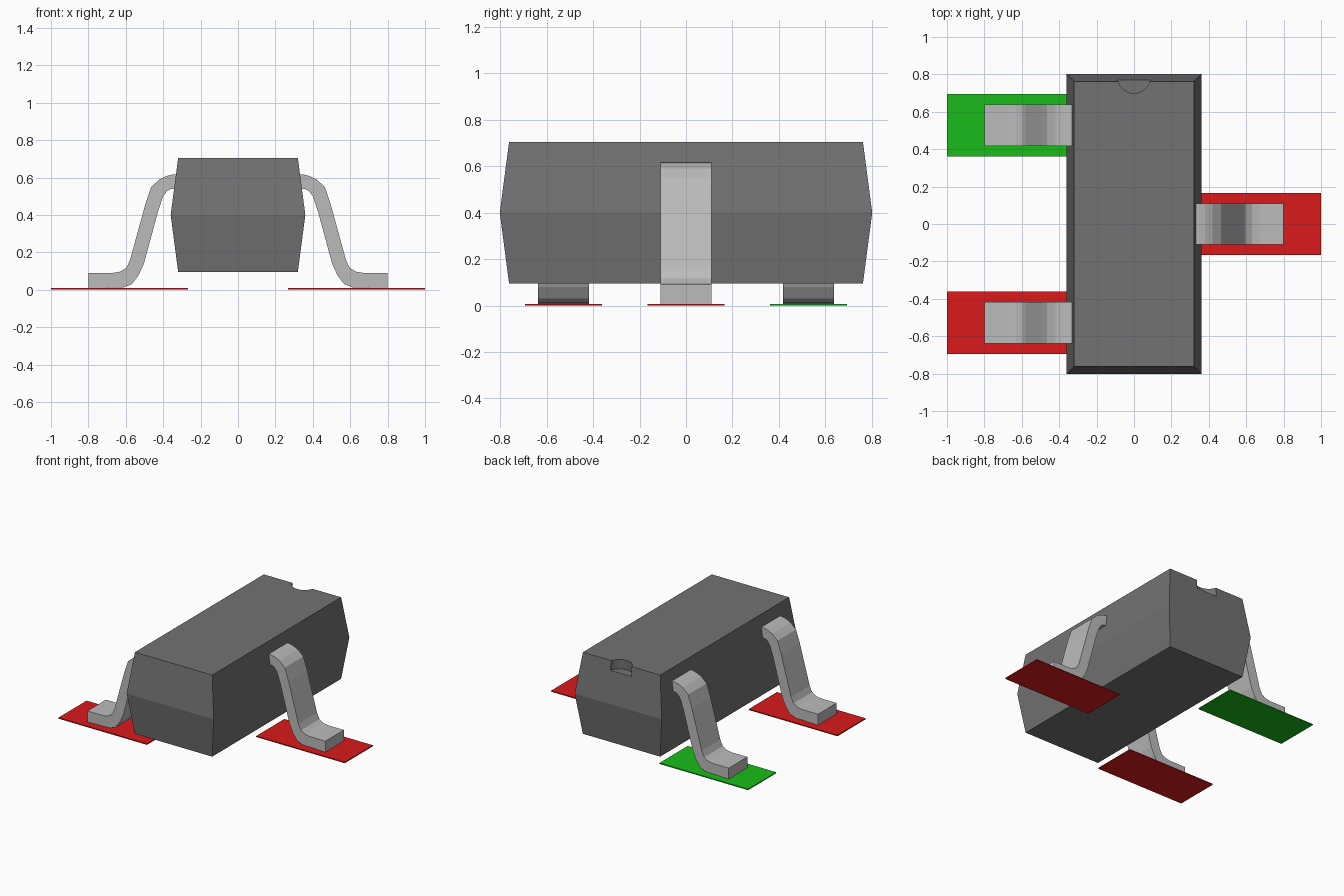
import bpy, bmesh

if "Cube" in bpy.data.objects:
    bpy.data.objects.remove(bpy.data.objects["Cube"])


def material(name, rgb):
    mat = bpy.data.materials.new(name)
    mat.diffuse_color = (*rgb, 1)
    mat.use_nodes = True
    mat.node_tree.nodes["Principled BSDF"].inputs["Base Color"].default_value = mat.diffuse_color
    return mat


def finish(name, bm, mat):
    bmesh.ops.recalc_face_normals(bm, faces=bm.faces[:])
    mesh = bpy.data.meshes.new(name)
    bm.to_mesh(mesh)
    bm.free()
    obj = bpy.data.objects.new(name, mesh)
    bpy.context.collection.objects.link(obj)
    if mat:
        mesh.materials.append(mat)
    return obj


dark = material("dark_plastic", (0.17, 0.17, 0.17))
metal = material("lead_metal", (0.5, 0.5, 0.5))
red = material("pad_red", (0.7, 0.01, 0.01))
green = material("pad_green", (0.01, 0.5, 0.01))

# Package body: three stacked rectangles, widest at the middle seam
bm = bmesh.new()
rings = []
for hx, hy, z in ((0.32, 0.762, 0.095), (0.36, 0.802, 0.40), (0.32, 0.762, 0.705)):
    rings.append([bm.verts.new((sx * hx, sy * hy, z))
                  for sx, sy in ((-1, -1), (1, -1), (1, 1), (-1, 1))])
for low, high in zip(rings, rings[1:]):
    for i in range(4):
        j = (i + 1) % 4
        bm.faces.new((low[i], low[j], high[j], high[i]))
bm.faces.new(rings[0])
bm.faces.new(rings[-1])
body = finish("body", bm, dark)

# Half-round orientation notch cut into the top at the back end
bpy.ops.mesh.primitive_cylinder_add(vertices=32, radius=0.088, depth=0.3,
                                    location=(0, 0.787, 0.635 + 0.15))
cutter = bpy.context.object
cutter.name = "notch_cutter"
cutter.data.materials.append(dark)
cut = body.modifiers.new("notch", 'BOOLEAN')
cut.operation = 'DIFFERENCE'
cut.solver = 'EXACT'
cut.object = cutter
cutter.hide_render = True
cutter.hide_set(True)

# Gull-wing lead: matching upper and lower edges of the side profile (x, z)
UPPER = [(0.30, 0.617), (0.345, 0.617), (0.38, 0.609), (0.42, 0.59), (0.464, 0.55),
         (0.496, 0.455), (0.577, 0.16), (0.597, 0.117), (0.63, 0.097),
         (0.67, 0.09), (0.80, 0.09)]
LOWER = [(0.30, 0.54), (0.345, 0.54), (0.36, 0.538), (0.377, 0.53), (0.40, 0.50),
         (0.427, 0.42), (0.503, 0.14), (0.53, 0.08), (0.567, 0.03),
         (0.61, 0.013), (0.80, 0.008)]


def lead(name, side, y):
    bm = bmesh.new()
    rows = []
    for (ux, uz), (lx, lz) in zip(UPPER, LOWER):
        rows.append([bm.verts.new((side * x, y + dy, z)) for x, z, dy in
                     ((ux, uz, -0.11), (ux, uz, 0.11), (lx, lz, 0.11), (lx, lz, -0.11))])
    for a, b in zip(rows, rows[1:]):
        for i in range(4):
            j = (i + 1) % 4
            bm.faces.new((a[i], a[j], b[j], b[i]))
    bm.faces.new(rows[0])
    bm.faces.new(rows[-1])
    finish(name, bm, metal)


# Thin solder pad under each lead
def pad(name, side, y, mat):
    bm = bmesh.new()
    bmesh.ops.create_cube(bm, size=1)
    bmesh.ops.scale(bm, vec=(0.733, 0.332, 0.008), verts=bm.verts)
    bmesh.ops.translate(bm, vec=(side * 0.6335, y, 0.004), verts=bm.verts)
    finish(name, bm, mat)


for label, side, y, mat in (("back_left", -1, 0.528, green),
                            ("front_left", -1, -0.528, red),
                            ("right", 1, 0.0, red)):
    lead(label + "_lead", side, y)
    pad(label + "_pad", side, y, mat)
